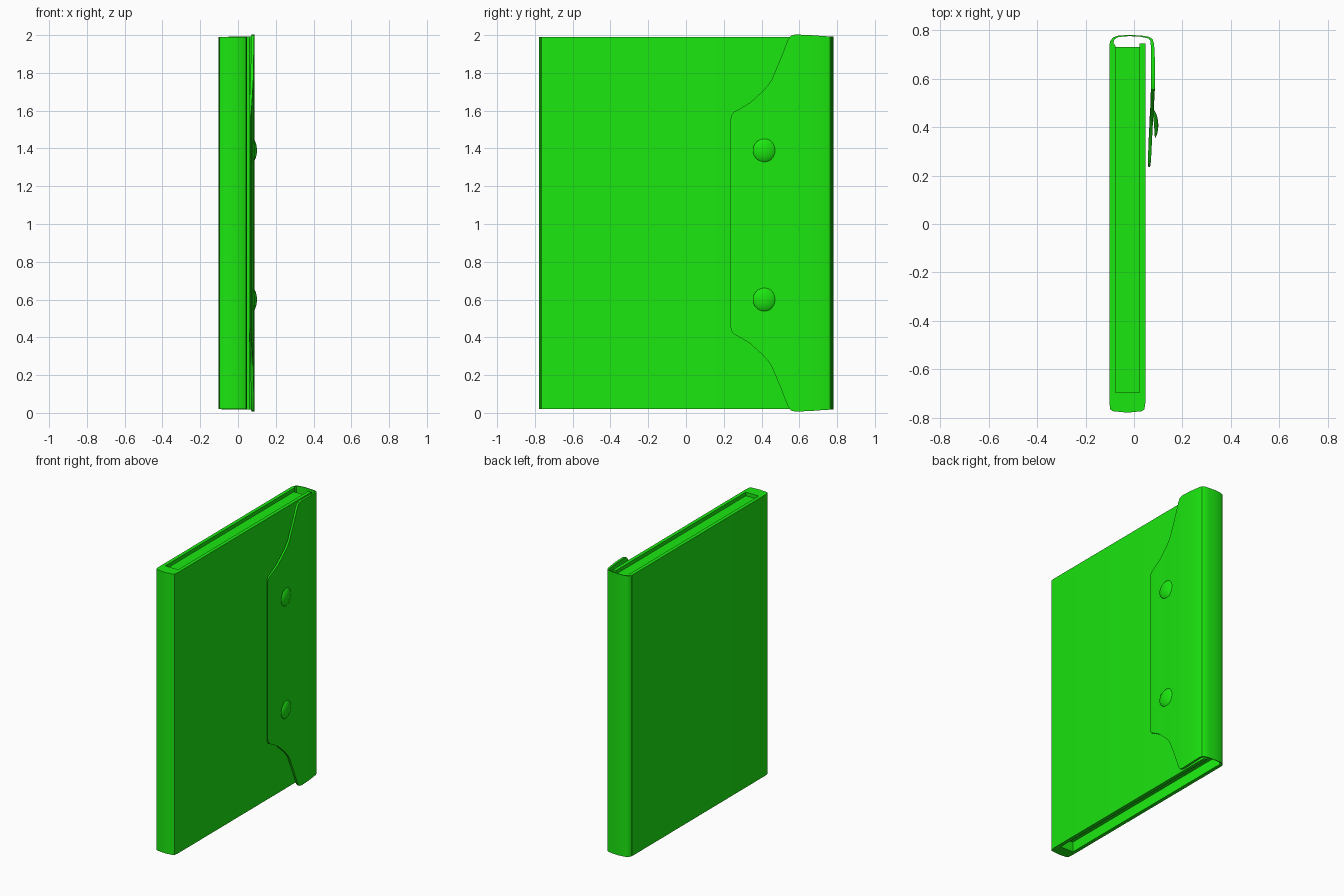
import bpy, bmesh, math
from mathutils import Vector

if "Cube" in bpy.data.objects:
    bpy.data.objects.remove(bpy.data.objects["Cube"])

MID = 1.005   # mid height of the book

green = bpy.data.materials.new("green")
green.diffuse_color = (0.011, 0.8, 0.005, 1)
green.use_nodes = True
green.node_tree.nodes["Principled BSDF"].inputs["Base Color"].default_value = green.diffuse_color


def finish(bm, name):
    bmesh.ops.recalc_face_normals(bm, faces=bm.faces)
    me = bpy.data.meshes.new(name)
    bm.to_mesh(me)
    bm.free()
    ob = bpy.data.objects.new(name, me)
    bpy.context.collection.objects.link(ob)
    me.materials.append(green)
    bpy.context.view_layer.objects.active = ob
    ob.select_set(True)
    bpy.ops.object.shade_smooth_by_angle(angle=math.radians(35))
    ob.select_set(False)
    return ob


def extrude_profile(name, pts, z0, z1):
    bm = bmesh.new()
    face = bm.faces.new([bm.verts.new((x, y, z0)) for x, y in pts])
    new = bmesh.ops.extrude_face_region(bm, geom=[face])["geom"]
    bmesh.ops.translate(bm, vec=(0, 0, z1 - z0),
                        verts=[v for v in new if isinstance(v, bmesh.types.BMVert)])
    return finish(bm, name)


# U-shaped cover: spine at -y, open at +y
extrude_profile("cover", [
    (-0.102, 0.745), (-0.102, -0.735), (-0.098, -0.764), (-0.088, -0.772),
    (-0.027, -0.778), (0.033, -0.772), (0.043, -0.764), (0.047, -0.735),
    (0.047, 0.745), (0.022, 0.745), (0.022, -0.695), (-0.077, -0.695),
    (-0.077, 0.735), (-0.083, 0.745)], 0.02, 1.99)

# Page block, slightly recessed at the top and deeper at the bottom
extrude_profile("pages", [(-0.077, -0.695), (0.022, -0.695),
                          (0.022, 0.73), (-0.077, 0.73)], 0.09, 1.965)

# Flap stations: outer x, y, half height, thickness
stations = [
    (-0.102, 0.735, 0.985, 0.020), (-0.098, 0.755, 0.985, 0.014),
    (-0.085, 0.770, 0.986, 0.009), (-0.065, 0.777, 0.986, 0.006),
    (-0.020, 0.780, 0.987, 0.005), (0.030, 0.777, 0.987, 0.005),
    (0.062, 0.772, 0.988, 0.007), (0.077, 0.762, 0.988, 0.011),
    (0.083, 0.740, 0.989, 0.014), (0.087, 0.660, 0.995, 0.016),
    (0.087, 0.580, 0.998, 0.016), (0.086, 0.555, 0.992, 0.016),
    (0.085, 0.540, 0.972, 0.016), (0.083, 0.500, 0.870, 0.015),
    (0.081, 0.455, 0.763, 0.015), (0.079, 0.435, 0.730, 0.015),
    (0.077, 0.400, 0.693, 0.014), (0.074, 0.340, 0.638, 0.014),
    (0.071, 0.280, 0.602, 0.013), (0.069, 0.252, 0.588, 0.012),
    (0.067, 0.240, 0.570, 0.010), (0.066, 0.235, 0.545, 0.008)]
bm = bmesh.new()
rings = []
for i, (x, y, h, t) in enumerate(stations):
    a, b = stations[max(i - 1, 0)], stations[min(i + 1, len(stations) - 1)]
    d = Vector((b[0] - a[0], b[1] - a[1])).normalized()
    ix, iy = x + d.y * t, y - d.x * t
    rings.append([bm.verts.new(c) for c in (
        (x, y, MID - h), (x, y, MID + h), (ix, iy, MID + h), (ix, iy, MID - h))])
for r, s in zip(rings, rings[1:]):
    for k in range(4):
        m = (k + 1) % 4
        bm.faces.new((r[k], r[m], s[m], s[k]))
bm.faces.new(rings[0])
bm.faces.new(rings[-1])
finish(bm, "flap")

# Shallow domed snap buttons, sunk into the flap on the +y side
for i, z in enumerate((0.6, 1.39)):
    bm = bmesh.new()
    bmesh.ops.create_uvsphere(bm, u_segments=32, v_segments=16, radius=1)
    bmesh.ops.bisect_plane(bm, geom=bm.verts[:] + bm.edges[:] + bm.faces[:],
                           plane_co=(0, 0, 0.5), plane_no=(0, 0, 1), clear_inner=True)
    bmesh.ops.holes_fill(bm, edges=[e for e in bm.edges if e.is_boundary])
    bmesh.ops.translate(bm, vec=(0, 0, -0.5), verts=bm.verts)
    bmesh.ops.scale(bm, vec=(0.071, 0.071, 0.036), verts=bm.verts)
    ob = finish(bm, f"button_{i + 1}")
    ob.location = (0.082, 0.415, z)
    ob.rotation_euler = (0, math.radians(90), math.radians(4))
